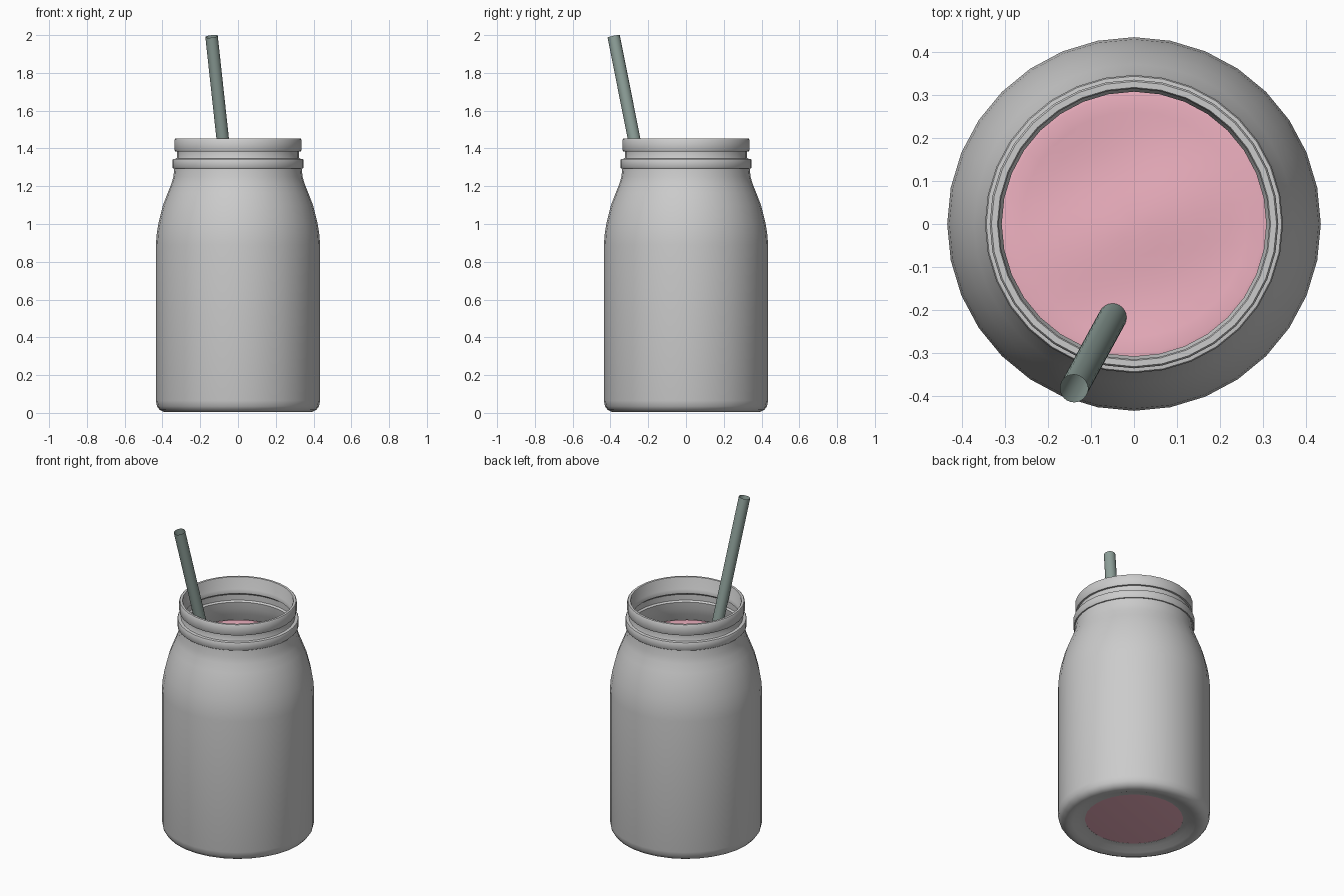
import bpy, bmesh
from math import sin, cos, pi, radians
from mathutils import Vector

if "Cube" in bpy.data.objects:
    bpy.data.objects.remove(bpy.data.objects["Cube"])


def finish(name, bm, color=None, angle=40):
    bmesh.ops.remove_doubles(bm, verts=bm.verts, dist=0.0005)
    bmesh.ops.recalc_face_normals(bm, faces=bm.faces)
    me = bpy.data.meshes.new(name)
    bm.to_mesh(me)
    bm.free()
    ob = bpy.data.objects.new(name, me)
    bpy.context.collection.objects.link(ob)
    if color:
        mat = bpy.data.materials.new(name + "_color")
        mat.diffuse_color = (*color, 1)
        mat.use_nodes = True
        mat.node_tree.nodes["Principled BSDF"].inputs["Base Color"].default_value = mat.diffuse_color
        me.materials.append(mat)
    bpy.ops.object.select_all(action='DESELECT')
    ob.select_set(True)
    bpy.context.view_layer.objects.active = ob
    bpy.ops.object.shade_smooth_by_angle(angle=radians(angle))
    return ob


def lathe(profile, segs=32, closed=False, height=None):
    """Spin an (r, z) profile around z; height(x, y) adds ripples to the top."""
    bm = bmesh.new()
    rings = []
    for r, z in profile:
        ring = []
        for i in range(segs):
            a = 2 * pi * i / segs
            x, y = r * cos(a), r * sin(a)
            dz = height(x, y) if height and z > 1.17 else 0
            ring.append(bm.verts.new((x, y, z + dz)))
        rings.append(ring)
    pairs = list(zip(rings, rings[1:]))
    if closed:
        pairs.append((rings[-1], rings[0]))
    for a, b in pairs:
        for i in range(segs):
            j = (i + 1) % segs
            bm.faces.new((a[i], a[j], b[j], b[i]))
    return bm


# Jar: outer wall from the recessed base up to the rim, then back down inside
outer = [(0.28, 0.03), (0.315, 0.024), (0.35, 0.01), (0.375, 0.004),
         (0.395, 0.006), (0.415, 0.016), (0.429, 0.035), (0.435, 0.065),
         (0.435, 0.89), (0.43, 0.95), (0.42, 1.01), (0.397, 1.1),
         (0.372, 1.165), (0.352, 1.215), (0.342, 1.25), (0.337, 1.295),
         (0.344, 1.295), (0.347, 1.299), (0.347, 1.339), (0.344, 1.344),
         (0.326, 1.346), (0.323, 1.352), (0.323, 1.384),
         (0.333, 1.385), (0.336, 1.39), (0.336, 1.447), (0.332, 1.452)]
inner = [(0.318, 1.452), (0.315, 1.447), (0.315, 1.39), (0.308, 1.38),
         (0.308, 1.352), (0.328, 1.337), (0.328, 1.301), (0.319, 1.292),
         (0.324, 1.25), (0.335, 1.21), (0.355, 1.16), (0.38, 1.095),
         (0.403, 1.005), (0.415, 0.89), (0.415, 0.07), (0.39, 0.04),
         (0.28, 0.036)]
finish("jar", lathe(outer + inner, closed=True))


# Drink: fills the jar, with a gently rippled surface
def ripple(x, y):
    fade = max(0.0, 1 - (x * x + y * y) / 0.11)
    return fade * 0.007 * (sin(13 * x + 4 * y) + cos(15 * y - 6 * x) - 1)


drink = [(0, 0.031), (0.28, 0.031), (0.385, 0.045), (0.41, 0.08),
         (0.41, 0.89), (0.398, 1.0), (0.376, 1.09), (0.353, 1.15),
         (0.342, 1.168), (0.325, 1.178)]
drink += [(0.3 * (1 - k / 8), 1.183) for k in range(8)] + [(0, 1.183)]
finish("drink", lathe(drink, height=ripple), (0.86, 0.44, 0.53), 60)

# Straw: open tube leaning against the front of the rim
top, low = Vector((-0.14, -0.383, 1.993)), Vector((0.066, -0.005, 0.1))
axis = top - low
bm = bmesh.new()
bmesh.ops.create_cone(bm, cap_ends=False, segments=24, radius1=0.033,
                      radius2=0.033, depth=axis.length)
bmesh.ops.transform(bm, verts=bm.verts,
                    matrix=axis.to_track_quat('Z', 'Y').to_matrix().to_4x4())
bmesh.ops.translate(bm, verts=bm.verts, vec=(top + low) / 2)
finish("straw", bm, (0.27, 0.35, 0.32))
